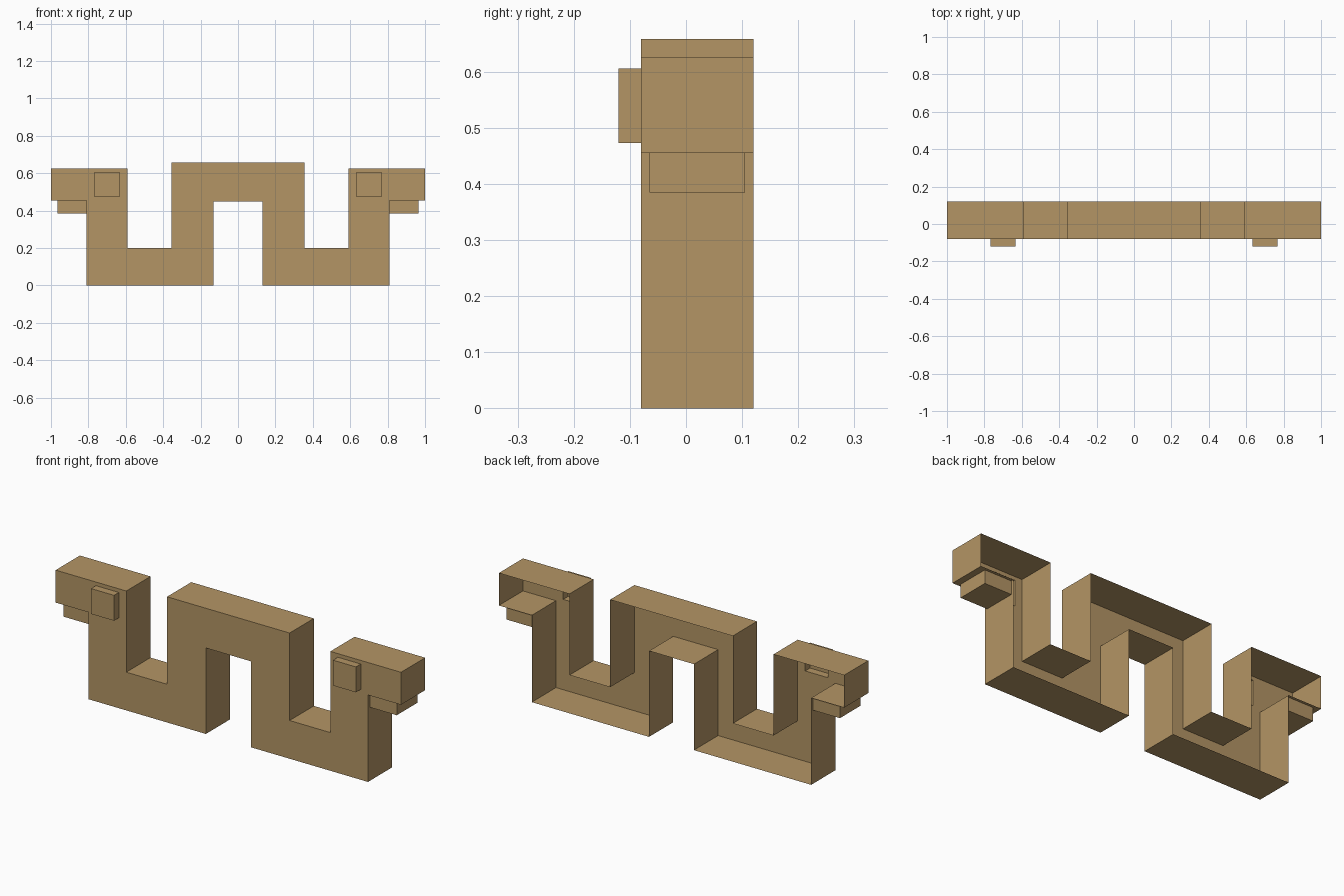
import bpy, bmesh
from mathutils import Vector

if "Cube" in bpy.data.objects:
    bpy.data.objects.remove(bpy.data.objects["Cube"])

FRONT, BACK, PEG_FRONT = -0.08, 0.12, -0.12

tan = bpy.data.materials.new("tan wood")
tan.diffuse_color = (0.456, 0.301, 0.130, 1)
tan.use_nodes = True
tan.node_tree.nodes["Principled BSDF"].inputs["Base Color"].default_value = tan.diffuse_color


def finish(bm, name):
    me = bpy.data.meshes.new(name)
    bm.to_mesh(me)
    bm.free()
    me.materials.append(tan)
    ob = bpy.data.objects.new(name, me)
    bpy.context.collection.objects.link(ob)
    return ob


def ring(bm, pts, y):
    return [bm.verts.new((x, y, z)) for x, z in pts]


def walls(bm, a, b, flip=False):
    """Quads joining two matching rings."""
    n = len(a)
    for i in range(n):
        j = (i + 1) % n
        q = (a[i], a[j], b[j], b[i])
        bm.faces.new(q[::-1] if flip else q)


def rect(x0, x1, z0, z1):
    # counter-clockwise seen from the front
    return [(x0, z0), (x1, z0), (x1, z1), (x0, z1)]


# Right half of the outline, from the slot under the bridge round to the top
half = [(0.13, 0.45), (0.13, 0), (0.809, 0), (0.809, 0.455), (1, 0.455),
        (1, 0.625), (0.591, 0.625), (0.591, 0.2), (0.355, 0.2), (0.355, 0.658)]
outline = half + [(-x, z) for x, z in reversed(half)]
pegs = {"left": rect(-0.767, -0.634, 0.473, 0.606),
        "right": rect(0.634, 0.767, 0.473, 0.606)}

# Body: front plate with peg openings, side walls, open back
bm = bmesh.new()
loops = [ring(bm, p, FRONT) for p in (outline, *pegs.values())]
edges = [bm.edges.new((l[i], l[(i + 1) % len(l)])) for l in loops for i in range(len(l))]
bmesh.ops.triangle_fill(bm, edges=edges, use_beauty=True, normal=Vector((0, -1, 0)))
for f in bm.faces:
    f.normal_update()
    if f.normal.y > 0:
        f.normal_flip()
walls(bm, loops[0], ring(bm, outline, BACK), flip=True)
finish(bm, "body_shell")

# Pegs: hollow boxes on the front, walls facing inwards, outward cap
for side, pts in pegs.items():
    bm = bmesh.new()
    rear, front = ring(bm, pts, FRONT), ring(bm, pts, PEG_FRONT)
    walls(bm, rear, front, flip=True)
    bm.faces.new(front)
    finish(bm, side + "_peg")

# Hooks: small blocks under the outer arms
for side, s in (("left", -1), ("right", 1)):
    bm = bmesh.new()
    x0, x1 = sorted((s * 0.809, s * 0.965))
    pts = rect(x0, x1, 0.385, 0.455)
    a, b = ring(bm, pts, -0.065), ring(bm, pts, 0.105)
    walls(bm, a, b, flip=True)
    bm.faces.new(a)
    bm.faces.new(b[::-1])
    bmesh.ops.recalc_face_normals(bm, faces=bm.faces[:])
    finish(bm, side + "_hook")
